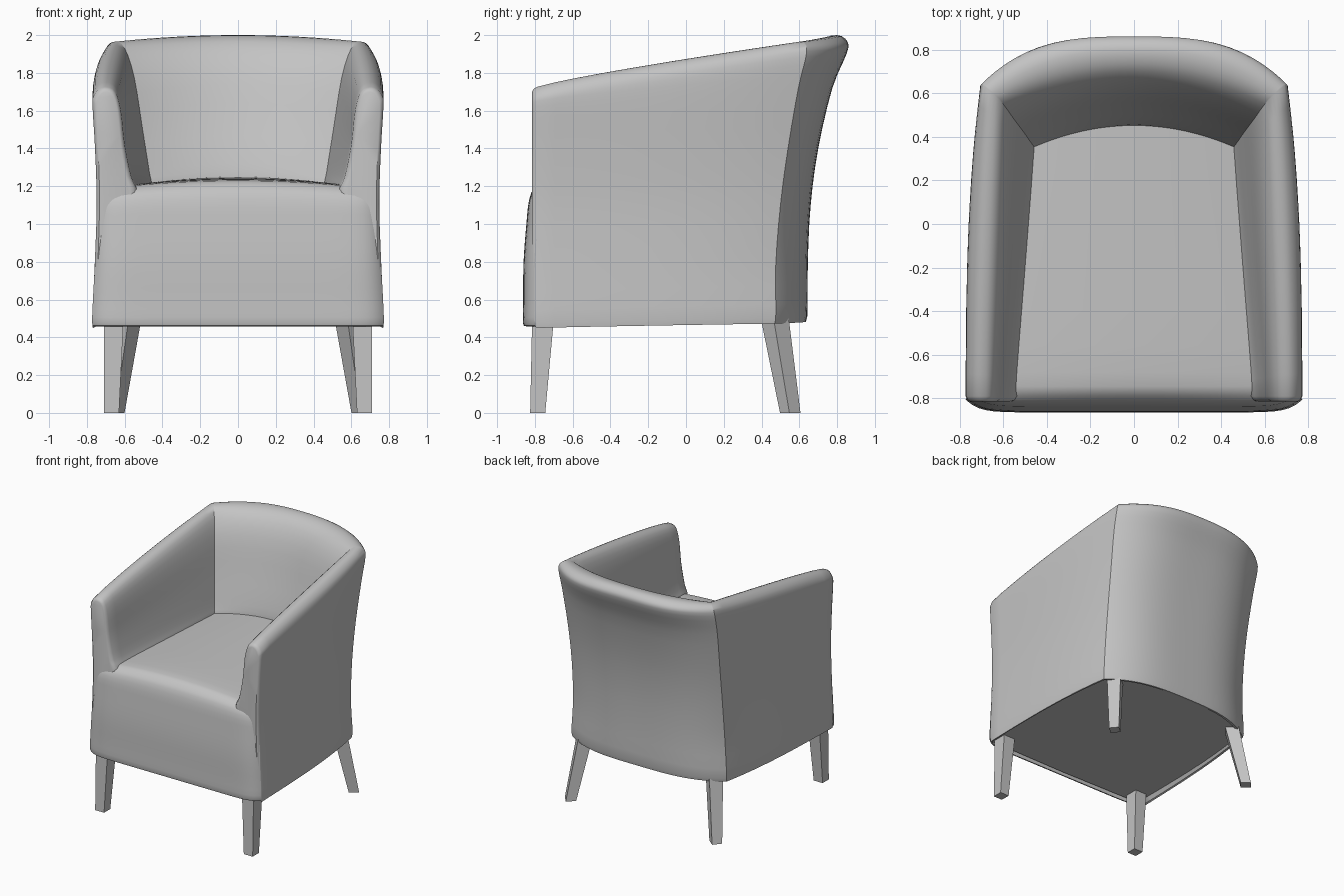
import bpy
import math
from mathutils import Vector

cube = bpy.data.objects.get("Cube")
if cube:
    bpy.data.objects.remove(cube, do_unlink=True)

grey = bpy.data.materials.new("plain grey")
grey.use_nodes = True
colour = (0.55, 0.55, 0.55, 1)
grey.diffuse_color = colour
grey.node_tree.nodes["Principled BSDF"].inputs["Base Color"].default_value = colour


def make_object(name, verts, faces, mirror=False, smooth=True):
    mesh = bpy.data.meshes.new(name)
    mesh.from_pydata([tuple(v) for v in verts], [], faces)
    mesh.materials.append(grey)
    obj = bpy.data.objects.new(name, mesh)
    bpy.context.collection.objects.link(obj)
    bpy.ops.object.select_all(action="DESELECT")
    obj.select_set(True)
    bpy.context.view_layer.objects.active = obj
    bpy.ops.object.mode_set(mode="EDIT")
    bpy.ops.mesh.select_all(action="SELECT")
    bpy.ops.mesh.normals_make_consistent(inside=False)
    bpy.ops.object.mode_set(mode="OBJECT")
    if smooth:
        bpy.ops.object.shade_smooth_by_angle(angle=math.radians(35))
    if mirror:
        obj.modifiers.new("Mirror", "MIRROR").merge_threshold = 0.002
    return obj


def spline(points, steps=3):
    """Smooth curve passing through every given point."""
    pts = [Vector(p) for p in points]
    pts = [2 * pts[0] - pts[1]] + pts + [2 * pts[-1] - pts[-2]]
    out = []
    for a, b, c, d in zip(pts, pts[1:], pts[2:], pts[3:]):
        for k in range(steps):
            t = k / steps
            out.append(0.5 * (2 * b + (c - a) * t + (2 * a - 5 * b + 4 * c - d) * t * t
                              + (3 * b - a - 3 * c + d) * t ** 3))
    return out + [pts[-2]]


def grid_faces(rows, cols, closed=False):
    span = cols if closed else cols - 1
    return [(r * cols + c, r * cols + (c + 1) % cols,
             (r + 1) * cols + (c + 1) % cols, (r + 1) * cols + c)
            for r in range(rows - 1) for c in range(span)]


# Shell cross-sections, from the outer hem over the crest to inside the seat
arm_xz = [(.755, .455), (.772, .475), (.76, .75), (.748, 1.1), (.757, 1.4),
          (.77, 1.62), (.765, 1.675), (.735, 1.715), (.695, 1.725), (.65, 1.7),
          (.62, 1.6), (.6, 1.42), (.565, 1.25), (.53, 1.15), (.53, .9)]
corner_xyz = [(.68, .455, .475), (.7, .475, .5), (.685, .475, .78), (.68, .5, 1.1),
              (.685, .54, 1.4), (.7, .595, 1.72), (.705, .635, 1.885),
              (.69, .635, 1.945), (.65, .6, 1.965), (.6, .55, 1.93), (.55, .48, 1.78),
              (.505, .42, 1.5), (.47, .37, 1.28), (.455, .35, 1.18), (.455, .35, .9)]
back_yz = [(.615, .485), (.642, .51), (.645, .8), (.66, 1.1), (.7, 1.4), (.775, 1.72),
           (.85, 1.9), (.855, 1.965), (.8, 2), (.7, 1.965), (.61, 1.82), (.53, 1.55),
           (.465, 1.32), (.45, 1.2), (.45, .9)]
arm = spline([(x, -.79, z) for x, z in arm_xz])
corner = spline(corner_xyz)
back = spline([(0, y, z) for y, z in back_yz])
size = len(arm)
inward = [min(1, max(0, (i / size - .45) / .2)) for i in range(size)]

# Armrests and backrest as one wrapped shell
rows = []
centre = sum(arm, Vector()) / size
for shrink, push in ((.06, .025), (.025, .018)):
    rows.append([Vector((p.x + (centre.x - p.x) * shrink * 4,
                         p.y - push, p.z + (centre.z - p.z) * shrink)) for p in arm])
ARM_STEPS, BACK_STEPS = 14, 14
for s in range(ARM_STEPS + 1):
    t = s / ARM_STEPS
    row = []
    for a, c, w in zip(arm, corner, inward):
        tx = t ** (3 - 2 * w)
        row.append(Vector((a.x + (c.x - a.x) * tx, a.y + (c.y - a.y) * t,
                           a.z + (c.z - a.z) * t ** .85)))
    rows.append(row)
for s in range(1, BACK_STEPS + 1):
    f = math.cos(s / BACK_STEPS * math.pi / 2) if s < BACK_STEPS else 0
    row = []
    for c, b, w in zip(corner, back, inward):
        bow = 1 - f ** (3.2 - 1.2 * w)
        row.append(Vector((c.x * f, c.y + (b.y - c.y) * bow,
                           c.z + (b.z - c.z) * (1 - f * f))))
    rows.append(row)
faces = grid_faces(len(rows), size, closed=True)
faces.append(tuple(range(size)))
make_object("arm_and_back_shell", [v for r in rows for v in r], faces, mirror=True)

# Flat underside, slightly recessed inside the hem
outline = [(r[0].x, r[0].y, .49) for r in rows[2:]]
outline += [(0, -.85, .49), (.72, -.84, .49)]
make_object("underside", outline, [tuple(range(len(outline)))], mirror=True, smooth=False)

# Seat with its front apron: (y, z, half width) from the hem to the rear
seat = spline([(-.845, .458, .76), (-.863, .475, .772), (-.862, .6, .768),
               (-.86, .8, .757), (-.845, 1, .75), (-.83, 1.12, .745),
               (-.785, 1.172, .735), (-.68, 1.19, .7), (-.2, 1.195, .66),
               (.55, 1.2, .58)])
SEAT_STEPS = 32
verts = []
for s in range(SEAT_STEPS + 1):
    u = math.sin((s / SEAT_STEPS - .5) * math.pi)
    for y, z, w in seat:
        tuck = .06 * abs(u) ** 14 if y < -.7 else -.12 * u * u * max(0, y)
        verts.append((u * w, y + tuck, z + max(0, z - 1.1) * .5 * (1 - u * u)))
make_object("seat_and_apron", verts, grid_faces(SEAT_STEPS + 1, len(seat)))


# Tapered legs
def make_leg(name, foot, foot_size, top, top_size, turn):
    verts = []
    for (x, y), (sx, sy), z in ((foot, foot_size, 0), (top, top_size, .5)):
        for i, j in ((-1, -1), (1, -1), (1, 1), (-1, 1)):
            dx, dy = i * sx / 2, j * sy / 2
            verts.append((x + dx * math.cos(turn) - dy * math.sin(turn),
                          y + dx * math.sin(turn) + dy * math.cos(turn), z))
    faces = grid_faces(2, 4, closed=True) + [(0, 1, 2, 3), (4, 5, 6, 7)]
    make_object(name, verts, faces, smooth=False)


for side, label in ((1, "left"), (-1, "right")):
    make_leg("front_leg_" + label, (side * .67, -.785), (.08, .08),
             (side * .658, -.757), (.105, .115), 0)
    make_leg("rear_leg_" + label, (side * .655, .552), (.077, .077),
             (side * .585, .47), (.105, .105), side * math.radians(40))
